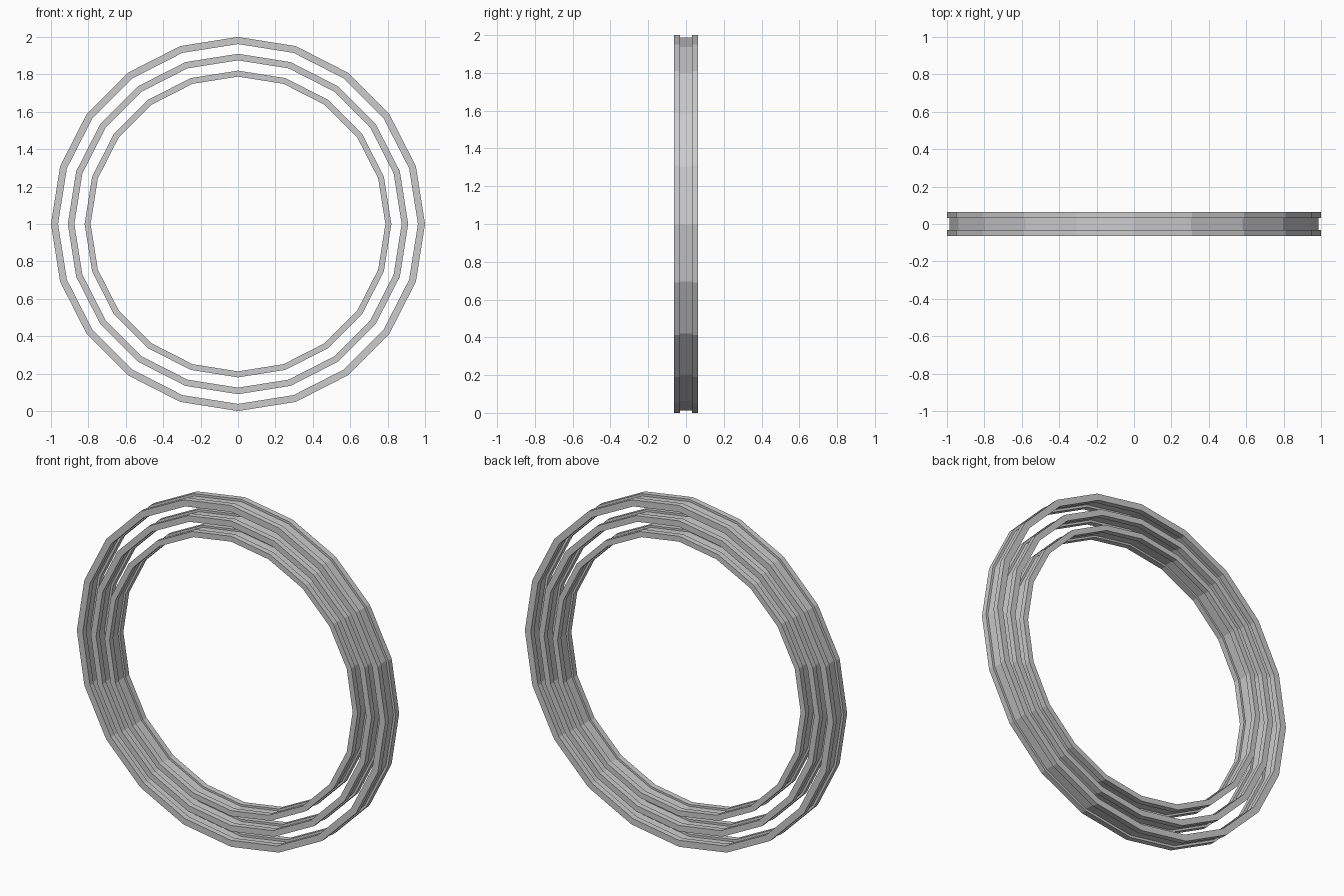
import bpy
import bmesh
import math

if "Cube" in bpy.data.objects:
    bpy.data.objects.remove(bpy.data.objects["Cube"])

SIDES = 20
HALF_DEPTH = 0.064   # outer faces of the two flanges
HALF_GROOVE = 0.031  # inner faces of the two flanges


def ring(name, outer, thick):
    """Low-poly hoop: two square flanges joined by a thinner recessed band."""
    inner = outer - thick
    web_out, web_in = outer - 0.36 * thick, inner + 0.36 * thick
    d, g = HALF_DEPTH, HALF_GROOVE
    profile = [(outer, -d), (outer, -g), (web_out, -g), (web_out, g),
               (outer, g), (outer, d), (inner, d), (inner, g),
               (web_in, g), (web_in, -g), (inner, -g), (inner, -d)]
    bm = bmesh.new()
    loops = []
    for i in range(SIDES):
        a = 2 * math.pi * i / SIDES
        loops.append([bm.verts.new((r * math.cos(a), y, 1 + r * math.sin(a)))
                      for r, y in profile])
    n = len(profile)
    for i in range(SIDES):
        p, q = loops[i], loops[(i + 1) % SIDES]
        for j in range(n):
            k = (j + 1) % n
            bm.faces.new((p[j], p[k], q[k], q[j]))
    bmesh.ops.recalc_face_normals(bm, faces=bm.faces)
    mesh = bpy.data.meshes.new(name)
    bm.to_mesh(mesh)
    bm.free()
    obj = bpy.data.objects.new(name, mesh)
    bpy.context.collection.objects.link(obj)
    return obj


# Three concentric hoops
ring("outer_ring", 1.0, 0.038)
ring("middle_ring", 0.91, 0.035)
ring("inner_ring", 0.82, 0.032)
